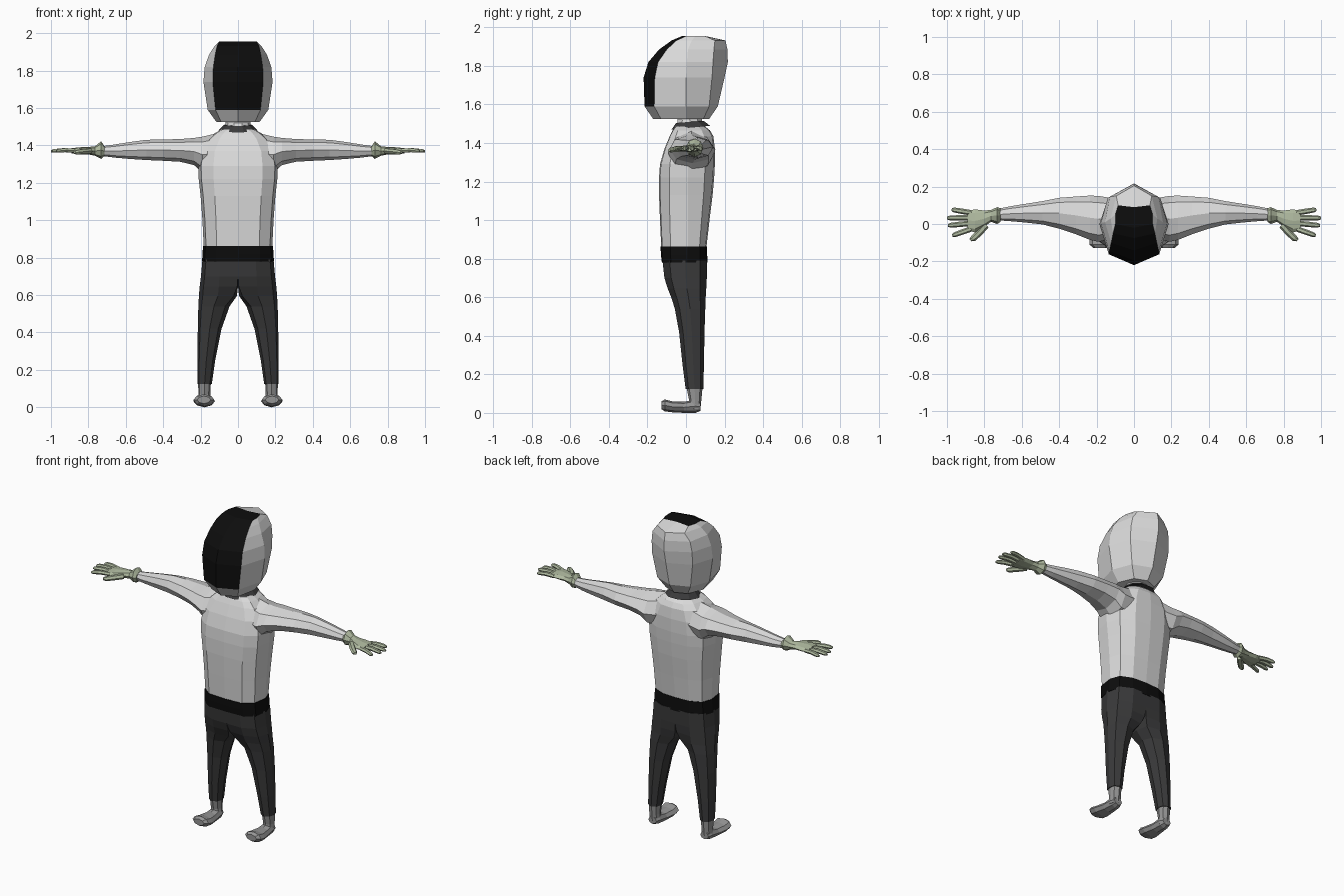
import bpy, bmesh, math
from mathutils import Vector

if "Cube" in bpy.data.objects:
    bpy.data.objects.remove(bpy.data.objects["Cube"])


def material(name, r, g, b):
    m = bpy.data.materials.new(name)
    m.diffuse_color = (r, g, b, 1)
    m.use_nodes = True
    m.node_tree.nodes["Principled BSDF"].inputs["Base Color"].default_value = m.diffuse_color
    return m


LIGHT = material("light suit", 0.70, 0.70, 0.70)
BLACK = material("black", 0.004, 0.004, 0.004)
DARK = material("dark trousers", 0.042, 0.042, 0.043)
GREY = material("grey shoe", 0.30, 0.30, 0.30)
GLOVE = material("pale green glove", 0.43, 0.49, 0.35)


def loft(name, rings, mats, rule=None, mirror=False):
    """Skin a list of point rings, cap both ends; rule(ring, side) picks the material."""
    bm = bmesh.new()
    vs = [[bm.verts.new(p) for p in r] for r in rings]
    n = len(rings[0])
    for i in range(len(vs) - 1):
        for j in range(n):
            k = (j + 1) % n
            f = bm.faces.new((vs[i][j], vs[i][k], vs[i + 1][k], vs[i + 1][j]))
            f.material_index = rule(i, j) if rule else 0
    for i, ring in ((-1, vs[0]), (len(vs) - 1, vs[-1])):
        f = bm.faces.new(ring)
        f.material_index = rule(i, 0) if rule else 0
    bmesh.ops.recalc_face_normals(bm, faces=bm.faces[:])
    me = bpy.data.meshes.new(name)
    bm.to_mesh(me)
    bm.free()
    for m in mats:
        me.materials.append(m)
    ob = bpy.data.objects.new(name, me)
    bpy.context.collection.objects.link(ob)
    if mirror:
        ob.modifiers.new("mirror", 'MIRROR').use_mirror_merge = False
    return ob


def both_sides(half):
    """Close a half ring (front centre to back centre) across x = 0."""
    return half + [(-x, y, z) for x, y, z in half[-2:0:-1]]


def span_ring(axis, at, a0, a1, b0, b1, n=8):
    """Oval ring inside a rectangle, across the x or y axis."""
    pts = []
    for k in range(n):
        t = 2 * math.pi * k / n
        a = (a0 + a1) / 2 + (a1 - a0) / 2 * math.cos(t)
        b = (b0 + b1) / 2 + (b1 - b0) / 2 * math.sin(t)
        pts.append((at, a, b) if axis == 'x' else (a, at, b))
    return pts


# Helmet: z, front y, corner x/y, side x/y, back corner x/y, back y
head = []
for z, f, cx, cy, sx, sy, bx, by, k in [
        (1.525, -.17, .09, -.13, .115, 0, .075, .09, .12),
        (1.59, -.215, .12, -.165, .162, 0, .115, .12, .165),
        (1.74, -.22, .135, -.162, .185, 0, .14, .135, .20),
        (1.82, -.195, .132, -.145, .178, .005, .14, .14, .217),
        (1.885, -.14, .122, -.10, .155, .01, .13, .145, .215),
        (1.932, -.075, .112, -.05, .125, .03, .095, .15, .205),
        (1.955, -.02, .10, .0, .10, .05, .085, .10, .09)]:
    head.append(both_sides([(0, f, z), (cx, cy, z), (sx, sy, z),
                            (bx, by, z), (0, k, z)]))
loft("helmet", head, [LIGHT, BLACK],
     lambda i, j: int(i == 6 or (i >= 1 and j in (0, 7))))

# Neck and collar
def round_ring(z, r, y, tilt=0):
    return [(r * math.cos(t), y + r * math.sin(t), z + tilt * math.sin(t))
            for t in [2 * math.pi * k / 10 for k in range(10)]]


loft("neck", [round_ring(1.49, .072, .02), round_ring(1.52, .066, .02),
              round_ring(1.56, .075, .01)], [LIGHT])
loft("collar", [round_ring(1.48, .105, .025, .01),
                round_ring(1.51, .075, .02, .006)], [DARK])


# Torso and belt: z, half width, front y, back y
def body_ring(z, w, f, b):
    return both_sides([(0, f, z), (.62 * w, f * .96, z), (.93 * w, f * .62, z),
                       (w, .01, z), (.88 * w, b * .66, z), (.5 * w, b * .95, z),
                       (0, b, z)])


loft("torso", [body_ring(*r) for r in [
    (.85, .183, -.128, .105), (1.0, .19, -.135, .122), (1.13, .20, -.14, .138),
    (1.22, .21, -.14, .146), (1.29, .212, -.135, .15), (1.37, .20, -.112, .15),
    (1.435, .16, -.085, .142), (1.465, .125, -.07, .125), (1.485, .09, -.055, .1)]],
    [LIGHT])
loft("belt", [body_ring(*r) for r in [
    (.78, .192, -.125, .112), (.82, .19, -.13, .11), (.862, .187, -.132, .108)]],
    [BLACK])


# Trousers: z, inner x, outer x, front y, back y, squareness of the inner side
def leg_ring(z, xi, xo, f, b, sq=0.0):
    c, h, m, d = (xi + xo) / 2, (xo - xi) / 2, (f + b) / 2, (b - f) / 2
    k = .72 + .28 * sq
    unit = [(1, 0), (.8, .68), (0, 1), (-k, k), (-1, 0), (-k, -k), (0, -1), (.8, -.68)]
    return [(c + h * u, m + d * v, z) for u, v in unit]


loft("trouser_leg", [leg_ring(*r) for r in [
    (.79, 0, .19, -.122, .11, 1), (.70, 0, .198, -.112, .108, 1),
    (.645, 0, .205, -.095, .105, .85), (.595, .006, .209, -.075, .102, .4),
    (.54, .045, .212, -.058, .10), (.42, .088, .215, -.036, .096),
    (.25, .122, .217, -.018, .093), (.125, .14, .217, -.002, .09)]],
    [DARK], mirror=True)

# Ankles and shoes
loft("ankle", [leg_ring(*r) for r in [
    (.135, .145, .213, .002, .086), (.07, .148, .212, .015, .08),
    (.02, .146, .214, .012, .075)]], [GREY], mirror=True)
loft("shoe", [span_ring('y', *r) for r in [
    (.075, .152, .208, .01, .055), (.05, .142, .216, 0, .07),
    (-.01, .136, .224, 0, .058), (-.07, .124, .238, .003, .06),
    (-.11, .126, .238, .008, .07), (-.128, .146, .218, .02, .06)]],
    [GREY], mirror=True)

# Sleeves: x, y range, z range
loft("sleeve", [span_ring('x', *r) for r in [
    (.10, -.075, .135, 1.25, 1.468), (.19, -.095, .15, 1.255, 1.447),
    (.235, -.085, .152, 1.295, 1.44), (.31, -.055, .147, 1.313, 1.434),
    (.40, -.025, .14, 1.318, 1.432), (.49, -.002, .122, 1.322, 1.43),
    (.58, .008, .108, 1.328, 1.418), (.66, .015, .095, 1.335, 1.405),
    (.735, .02, .08, 1.345, 1.395)]], [LIGHT], mirror=True)

# Glove cuff and palm
loft("glove", [span_ring('x', *r) for r in [
    (.715, .01, .085, 1.342, 1.398), (.732, .0, .09, 1.328, 1.422),
    (.765, .012, .075, 1.345, 1.395), (.80, -.015, .072, 1.352, 1.392),
    (.85, -.045, .078, 1.353, 1.39), (.89, -.035, .072, 1.357, 1.385)]],
    [GLOVE], mirror=True)


# Fingers and thumb: tapered tubes along a path
def finger(name, path, r):
    path = [Vector(p) for p in path]
    side = (path[-1] - path[0]).cross(Vector((0, 0, 1))).normalized()
    rings = []
    for p, s in zip(path, (1, 1, .9, .5)):
        rings.append([p + r * s * (side * math.cos(t) + Vector((0, 0, .85)) * math.sin(t))
                      for t in [math.tau * k / 6 for k in range(6)]])
    loft(name, rings, [GLOVE], mirror=True)


for name, y0, tip_x, tip_y in [("index_finger", -.026, .972, -.062),
                               ("middle_finger", .004, .995, -.008),
                               ("ring_finger", .034, 1.0, .032),
                               ("little_finger", .06, .975, .077)]:
    pts = []
    for s, dz in ((0, 0), (.5, .004), (.88, 0), (1, -.002)):
        pts.append((.87 + (tip_x - .87) * s, y0 + (tip_y - y0) * s, 1.371 + dz))
    finger(name, pts, .0145)
finger("thumb", [(.79, -.005, 1.37), (.825, -.045, 1.368),
                 (.86, -.078, 1.364), (.874, -.086, 1.363)], .018)
